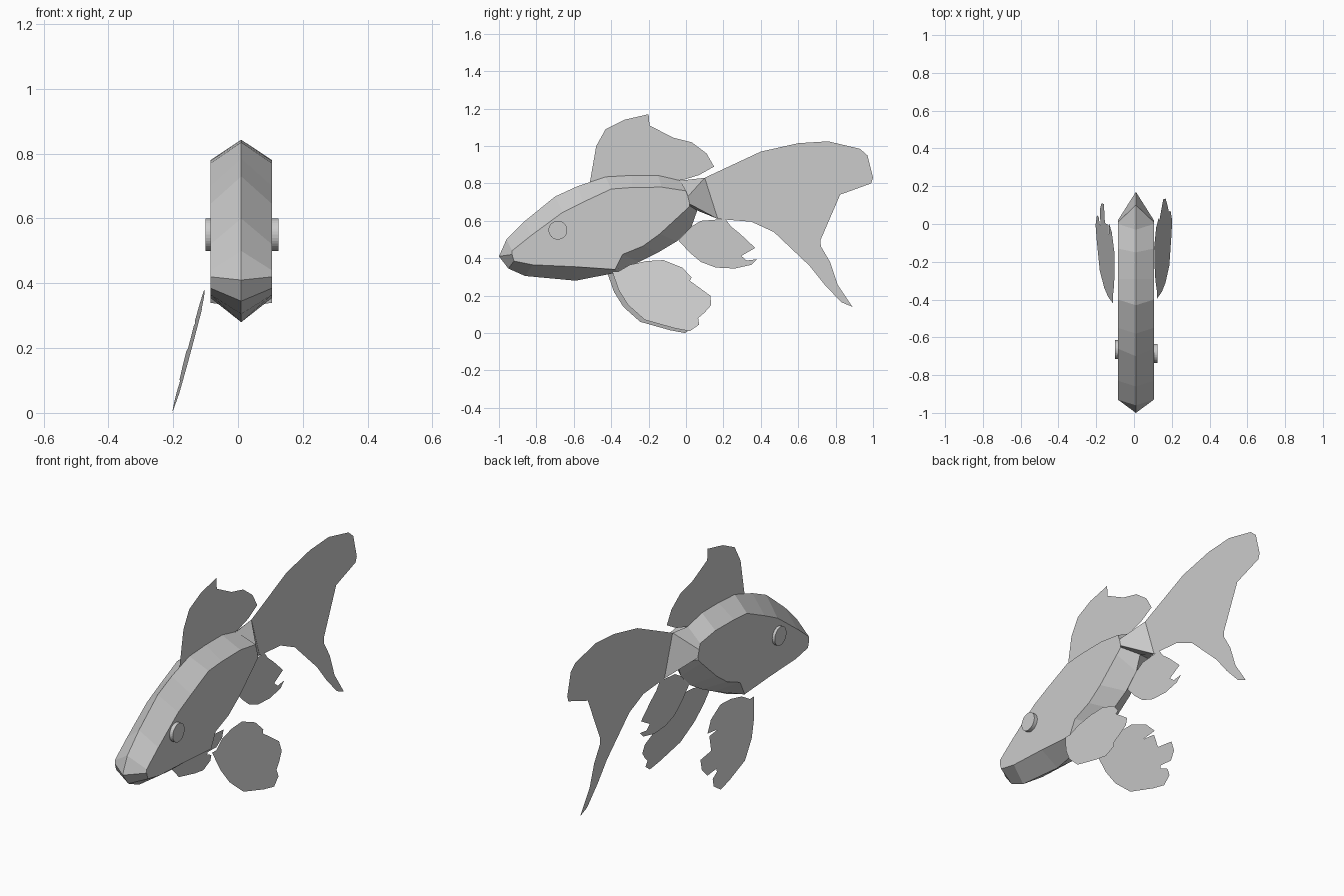
import bpy, bmesh, math
from mathutils import Matrix

MID = 0.01      # ridge plane of the fish
HALF = 0.095    # half width of the body


def finish(name, bm):
    mesh = bpy.data.meshes.new(name)
    bmesh.ops.recalc_face_normals(bm, faces=bm.faces[:])
    bm.to_mesh(mesh)
    bm.free()
    obj = bpy.data.objects.new(name, mesh)
    bpy.context.collection.objects.link(obj)
    return obj


def fin(name, outline, place=lambda y, z: (MID, y, z)):
    """Paper-thin fin from a side outline."""
    bm = bmesh.new()
    bm.faces.new([bm.verts.new(place(y, z)) for y, z in outline])
    bmesh.ops.triangulate(bm, faces=bm.faces[:])
    finish(name, bm)


# Body: central ridge (y, z) paired with the edge of the flat sides (y, z)
body = [
    (-1.00, 0.41, -0.93, 0.42), (-0.96, 0.50, -0.93, 0.44),
    (-0.86, 0.60, -0.83, 0.52), (-0.70, 0.73, -0.66, 0.645),
    (-0.58, 0.785, -0.55, 0.70), (-0.43, 0.835, -0.40, 0.77),
    (-0.29, 0.843, -0.29, 0.778), (-0.15, 0.843, -0.13, 0.78),
    (-0.03, 0.815, 0.00, 0.76), (0.10, 0.83, 0.01, 0.73),
    (0.17, 0.61, 0.02, 0.69), (0.06, 0.655, 0.02, 0.68),
    (0.03, 0.57, -0.01, 0.65), (-0.05, 0.49, -0.14, 0.53),
    (-0.15, 0.43, -0.23, 0.465), (-0.25, 0.38, -0.34, 0.42),
    (-0.36, 0.325, -0.38, 0.34), (-0.59, 0.28, -0.60, 0.355),
    (-0.86, 0.305, -0.82, 0.365), (-0.95, 0.345, -0.92, 0.385),
]
bm = bmesh.new()
ridge = [bm.verts.new((MID, p[0], p[1])) for p in body]
n = len(body)
for s in (-1, 1):
    side = [bm.verts.new((MID + s * HALF, p[2], p[3])) for p in body]
    bm.faces.new(side)
    for i in range(n):
        j = (i + 1) % n
        bm.faces.new((ridge[i], ridge[j], side[j], side[i]))
finish("body", bm)

# Eyes
for name, x, y in (("eye_right", 0.105, -0.685), ("eye_left", -0.08, -0.665)):
    bm = bmesh.new()
    bmesh.ops.create_cone(
        bm, cap_ends=True, segments=32, radius1=0.05, radius2=0.05, depth=0.04,
        matrix=Matrix.Translation((x, y, 0.55)) @ Matrix.Rotation(math.pi / 2, 4, 'Y'))
    finish(name, bm)

# Fins on the centre plane
fin("dorsal_fin", [
    (-0.515, 0.80), (-0.48, 1.0), (-0.43, 1.09), (-0.33, 1.14), (-0.20, 1.17),
    (-0.195, 1.11), (-0.07, 1.045), (0.03, 1.02), (0.11, 0.96), (0.15, 0.89),
    (0.07, 0.845), (-0.01, 0.82), (-0.15, 0.80)])
fin("tail_fin", [
    (0.10, 0.83), (0.40, 0.97), (0.60, 1.015), (0.76, 1.025), (0.93, 0.985),
    (0.97, 0.95), (1.0, 0.83), (0.99, 0.80), (0.70, 0.695), (0.54, 0.655),
    (0.64, 0.58), (0.70, 0.50), (0.77, 0.38), (0.81, 0.26), (0.89, 0.14),
    (0.83, 0.165), (0.74, 0.26), (0.66, 0.36), (0.61, 0.45), (0.47, 0.54),
    (0.35, 0.595), (0.17, 0.61)])
fin("anal_fin", [
    (0.03, 0.57), (0.08, 0.60), (0.21, 0.61), (0.24, 0.57), (0.29, 0.53),
    (0.37, 0.455), (0.30, 0.415), (0.21, 0.38), (0.27, 0.38), (0.38, 0.395),
    (0.35, 0.365), (0.26, 0.345), (0.16, 0.35), (0.08, 0.38), (0.02, 0.43),
    (-0.04, 0.495)])

# Pair of splayed pectoral fins
pectoral = [
    (-0.395, 0.33), (-0.36, 0.23), (-0.31, 0.15), (-0.22, 0.07), (-0.06, 0.025),
    (0.02, 0.01), (0.07, 0.045), (0.065, 0.08), (0.02, 0.10), (0.02, 0.115),
    (0.10, 0.11), (0.135, 0.15), (0.13, 0.20), (0.03, 0.21), (0.02, 0.28),
    (-0.06, 0.287), (0.03, 0.297), (-0.02, 0.35), (-0.12, 0.39),
    (-0.21, 0.385), (-0.30, 0.365), (-0.36, 0.33)]
fin("pectoral_fin_right", pectoral,
    lambda y, z: (0.112 + 0.25 * (0.37 - z), y, z))
fin("pectoral_fin_left", pectoral,
    lambda y, z: (-0.107 - 0.25 * (0.37 - z) - 0.03 * (y + 0.2), y - 0.025, z - 0.01))
